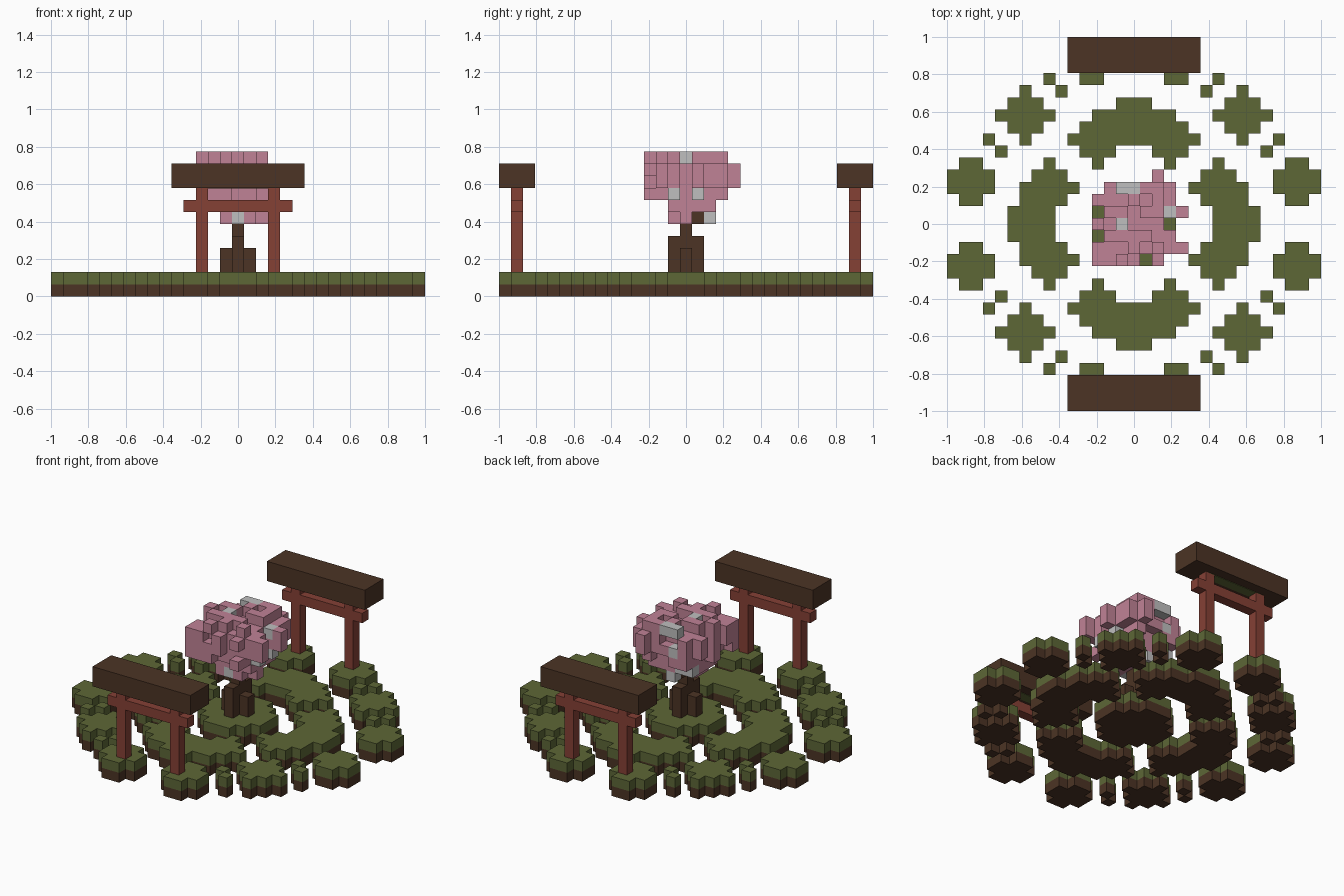
import bpy, bmesh, random
from mathutils import Vector

random.seed(4)
U = 2 / 31  # size of one block

cube = bpy.data.objects.get("Cube")
if cube:
    bpy.data.objects.remove(cube, do_unlink=True)


def material(name, rgb):
    m = bpy.data.materials.new(name)
    m.use_nodes = True
    m.diffuse_color = (*rgb, 1)
    m.node_tree.nodes["Principled BSDF"].inputs["Base Color"].default_value = (*rgb, 1)
    return m


GRASS = material("moss_green", (0.11, 0.135, 0.037))
BROWN = material("dark_brown", (0.072, 0.034, 0.018))
RED = material("gate_red", (0.235, 0.052, 0.036))
PINK = material("blossom_pink", (0.53, 0.225, 0.305))
WHITE = material("pale_grey", (0.52, 0.52, 0.52))


def finish(bm, name, mats):
    mesh = bpy.data.meshes.new(name)
    bm.to_mesh(mesh)
    bm.free()
    for m in mats:
        mesh.materials.append(m)
    obj = bpy.data.objects.new(name, mesh)
    bpy.context.scene.collection.objects.link(obj)
    return obj


def blocks(name, cells, mats):
    """Outer skin of a set of blocks; cells maps (x, y, z) to a material slot."""
    bm = bmesh.new()
    for cell, slot in cells.items():
        centre = Vector((cell[0], cell[1], cell[2] + 0.5))
        for axis in range(3):
            for sign in (-1, 1):
                near = list(cell)
                near[axis] += sign
                if tuple(near) in cells:
                    continue
                n, a, b = Vector(), Vector(), Vector()
                n[axis] = sign / 2
                a[(axis + 1) % 3] = 0.5
                b[(axis + 2) % 3] = sign / 2
                corners = (-a - b, a - b, a + b, b - a)
                face = bm.faces.new([bm.verts.new((centre + n + c) * U) for c in corners])
                face.material_index = slot
    bmesh.ops.remove_doubles(bm, verts=bm.verts, dist=U / 100)
    return finish(bm, name, mats)


def box(name, lo, hi, mat):
    """Box between two corners given in block units."""
    bm = bmesh.new()
    bmesh.ops.create_cube(bm, size=1)
    for v in bm.verts:
        v.co = Vector([(l + h) / 2 + c * (h - l) for l, h, c in zip(lo, hi, v.co)]) * U
    return finish(bm, name, [mat])


def island(name, plan):
    """Soil layer with a grass layer on top."""
    blocks(name, {(x, y, z): z for x, y in plan for z in (0, 1)}, [BROWN, GRASS])


def disc(cx, cy, reach):
    n = range(-4, 5)
    return {(cx + x, cy + y) for x in n for y in n if x * x + y * y <= reach}


# Central island
island("centre_island", disc(0, 0, 10))

# Four curved islands: half-width spans per row, then turned to each side
arc = set()
for row, first, last in ((10, 0, 1), (9, 0, 3), (8, 0, 4), (7, 0, 5), (6, 2, 4), (5, 3, 3)):
    for x in range(first, last + 1):
        arc |= {(x, row), (-x, row)}
island("back_arc", arc)
island("front_arc", {(x, -y) for x, y in arc})
island("left_arc", {(y, x) for x, y in arc})
island("right_arc", {(-y, x) for x, y in arc})

# Outer islands and stepping stones, repeated in each corner
pad = {(x, y) for x in range(2, 6) for y in range(12, 16)}
pad -= {(x, y) for x in (2, 5) for y in (12, 15)}
stones = ((7, 12), (6, 11), (12, 7), (11, 6))
for sx, sy, corner in ((1, 1, "back_left"), (-1, 1, "back_right"),
                       (1, -1, "front_left"), (-1, -1, "front_right")):
    island("gate_pad_" + corner, {(sx * x, sy * y) for x, y in pad})
    island("side_pad_" + corner, {(sx * y, sy * x) for x, y in pad})
    island("diagonal_pad_" + corner, disc(sx * 9, sy * 9, 4))
    for i, (x, y) in enumerate(stones):
        island(f"stone_{corner}_{i}", {(sx * x, sy * y)})

# Gates at the front and back
for side, s in (("front", -1), ("back", 1)):
    y = 14 * s
    for hand, x in (("left", 3), ("right", -3)):
        box(f"{side}_gate_post_{hand}", (x - .5, y - .5, 2), (x + .5, y + .5, 9), RED)
    box(side + "_gate_beam", (-4.5, y - .5, 7), (4.5, y + .5, 8), RED)
    box(side + "_gate_roof", (-5.5, y - 1.5, 9), (5.5, y + 1.5, 11), BROWN)
    box(side + "_gate_roof_underside", (-3.5, y - .5, 8.95), (3.5, y + .5, 9), GRASS)

# Tree trunk with root buttresses and a short branch
trunk = {(0, 0, z): 0 for z in range(2, 9)}
for s in (-1, 1):
    trunk.update({(s, 0, z): 0 for z in (2, 3)})
    trunk.update({(0, s, z): 0 for z in (2, 3, 4)})
trunk[0, 1, 6] = 0
blocks("tree_trunk", trunk, [BROWN])

# Blossom crown: footprint rows from back to front, roughened on the outside
rows = ((2, 2), (-2, 3), (-3, 3), (-2, 4), (-3, 2), (-2, 3), (-3, 4), (-3, 0))
plan = {(x, 4 - i) for i, (a, b) in enumerate(rows) for x in range(a, b + 1)} | {(2, -3)}
crown = {}
for x, y in plan:
    rim = x * x + y * y > 8
    low = 9 if rim and random.random() < .5 else 8
    high = 10 if random.random() < .35 else 11
    if max(x, y) == 4:
        low, high = 9, 10
    elif rim and abs(x) + abs(y) > 4:
        high = random.choice((10, 10, 11))
    for z in range(low, high + 1):
        if z in (low, high) or not rim or random.random() < .85:
            crown[x, y, z] = 1 if random.random() < .03 else 0
    if abs(x) <= 2 and -1 <= y <= 2 and random.random() < .8:
        crown[x, y, 7] = 1 if random.random() < .12 else 0
# Hanging blossoms and pale petals
for x, y in ((-1, -1), (1, -1), (-1, 0), (1, 0), (2, 0)):
    crown[x, y, 6] = crown[x, y, 7] = 0
for cell in ((0, -1, 6), (0, 2, 6), (3, 1, 8), (3, -1, 8), (-1, 0, 11), (3, 1, 10)):
    crown[cell] = 1
crown.pop((3, 1, 11), None)
crown = {c: m for c, m in crown.items() if c not in trunk}
blocks("blossom_crown", crown, [PINK, WHITE])
